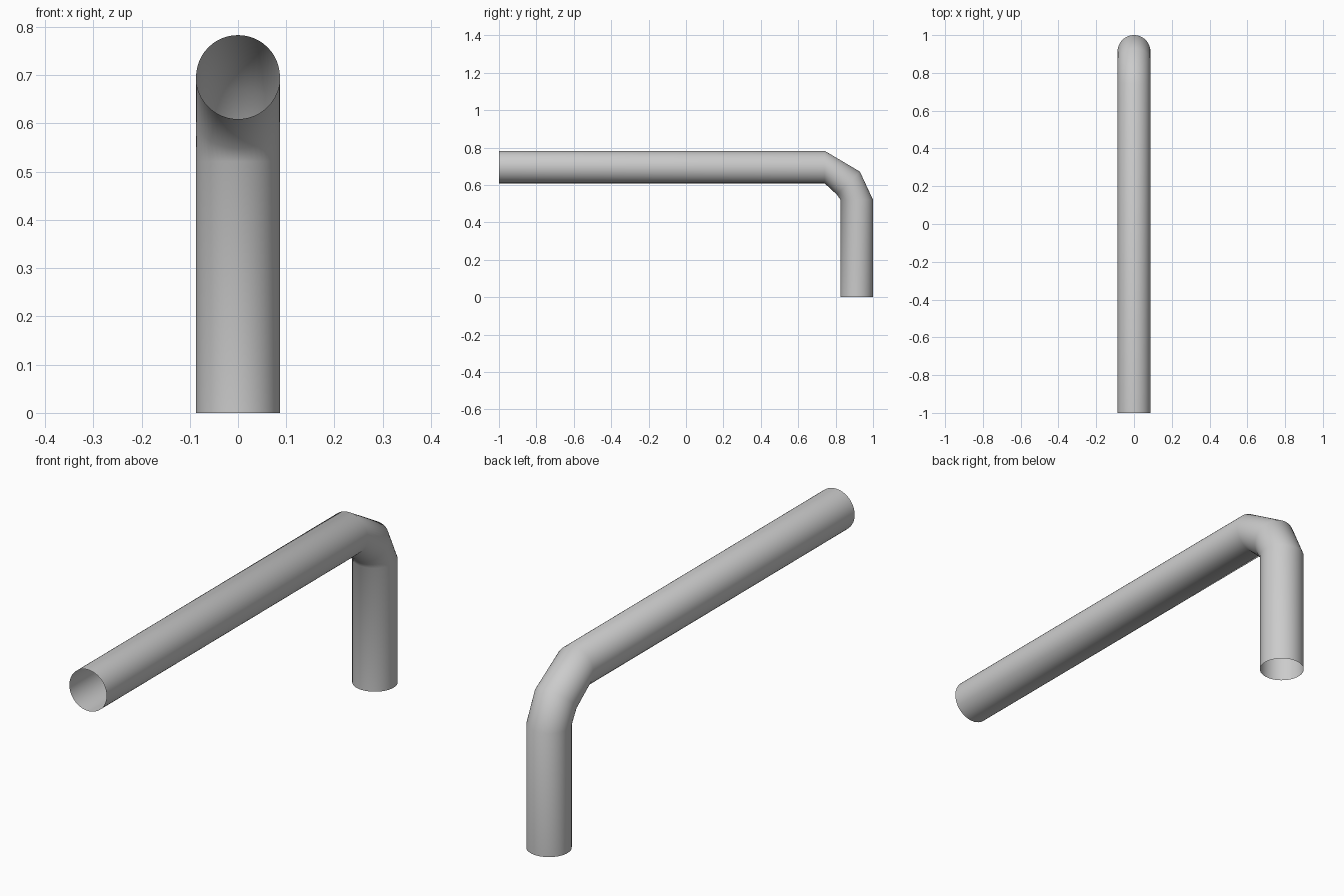
import bpy, bmesh
from math import sin, cos, pi, radians

if "Cube" in bpy.data.objects:
    bpy.data.objects.remove(bpy.data.objects["Cube"])

SIDES, R = 48, 0.087

# Centre line stations: y, z, tilt of the ring (0 = upright ring, 90 = flat ring)
stations = [(-1.0, 0.696, 0), (0.741, 0.696, 0), (0.868, 0.610, 45),
            (0.913, 0.521, 90), (0.913, 0.0, 90)]

bm = bmesh.new()
rings = []
for y, z, tilt in stations:
    t = radians(tilt)
    rings.append([bm.verts.new((R * cos(a), y + R * sin(a) * sin(t), z + R * sin(a) * cos(t)))
                  for a in (2 * pi * i / SIDES for i in range(SIDES))])

# Open tube skin between neighbouring rings
for a, b in zip(rings, rings[1:]):
    for i in range(SIDES):
        j = (i + 1) % SIDES
        bm.faces.new((a[i], b[i], b[j], a[j])).smooth = True
bmesh.ops.recalc_face_normals(bm, faces=bm.faces)
# Make the skin face outwards
bm.normal_update()
f = bm.faces[0]
c = f.calc_center_median()
if f.normal.x * c.x + f.normal.z * (c.z - 0.696) < 0:
    bmesh.ops.reverse_faces(bm, faces=bm.faces)

mesh = bpy.data.meshes.new("bent_pipe")
bm.to_mesh(mesh)
bm.free()
bpy.context.collection.objects.link(bpy.data.objects.new("bent_pipe", mesh))
